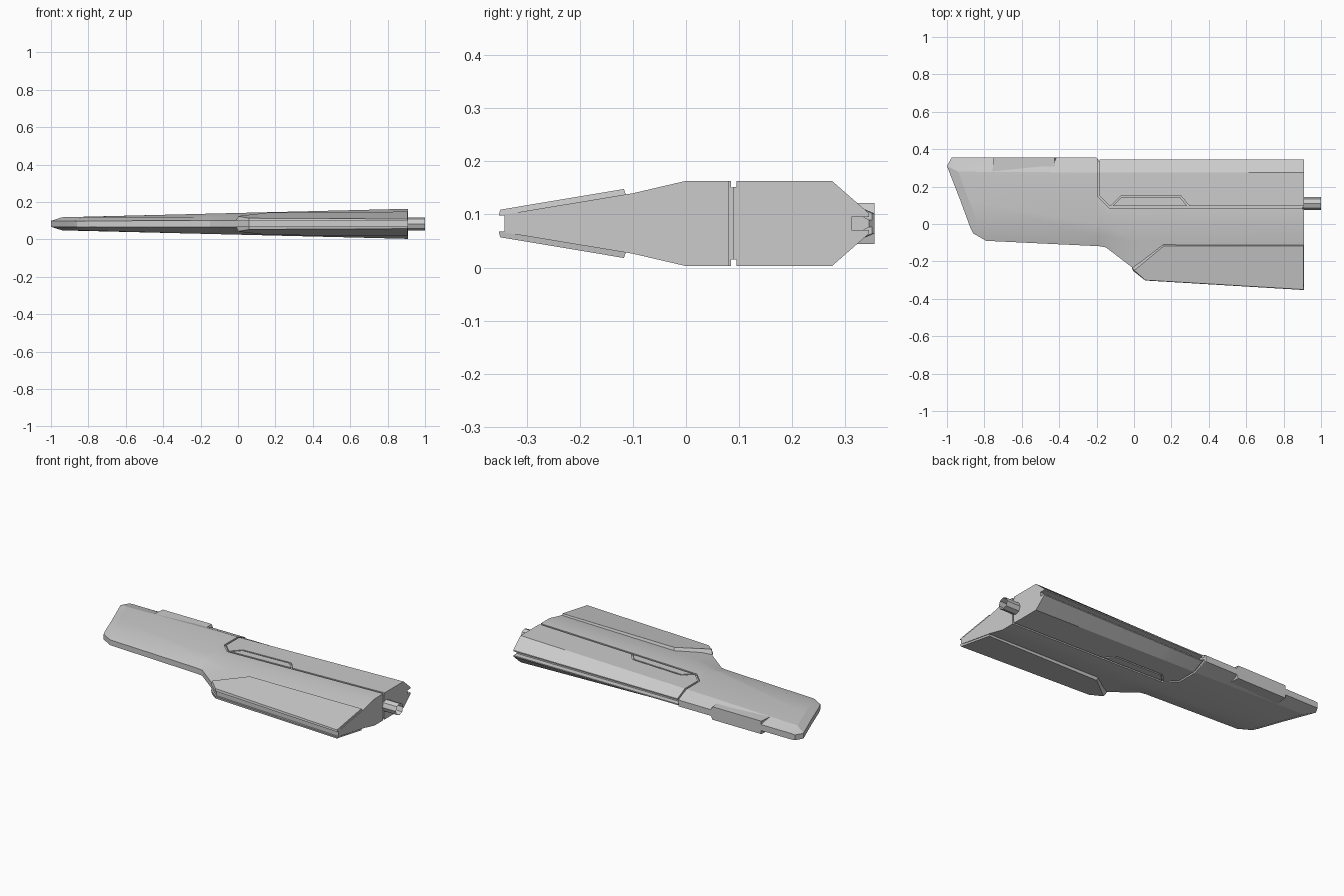
import bpy, bmesh
from mathutils import Vector

if "Cube" in bpy.data.objects:
    bpy.data.objects.remove(bpy.data.objects["Cube"])

ZC = 0.083  # mid-plane height; everything is symmetric about it


def half(x):
    """Half thickness of the tapering body."""
    return 0.035 + 0.0245 * (x + 0.94)


def surf(x, y):
    """Half thickness including the back-edge chamfer."""
    t = min(max((y - 0.275) / 0.07, 0), 1)
    return half(x) * (1 - t) + 0.019 * t


def make(name, verts, faces):
    bm = bmesh.new()
    vs = [bm.verts.new((x, y, z + ZC)) for x, y, z in verts]
    for f in faces:
        bm.faces.new([vs[i] for i in f])
    bmesh.ops.recalc_face_normals(bm, faces=bm.faces)
    me = bpy.data.meshes.new(name)
    bm.to_mesh(me)
    bm.free()
    ob = bpy.data.objects.new(name, me)
    bpy.context.collection.objects.link(ob)
    return ob


def loft(name, rings, capped=True):
    """Join rings of equal length into a skin."""
    n = len(rings[0])
    verts = [p for r in rings for p in r]
    faces = [(k * n + i, k * n + (i + 1) % n, (k + 1) * n + (i + 1) % n, (k + 1) * n + i)
             for k in range(len(rings) - 1) for i in range(n)]
    if capped:  # caps are strips of quads between top and bottom rails
        for base in (0, (len(rings) - 1) * n):
            for i in range(n // 2 - 1):
                faces.append((base + i, base + i + 1, base + n - 2 - i, base + n - 1 - i))
    return make(name, verts, faces)


def prism(name, low, high):
    n = len(low)
    faces = [tuple(range(n)), tuple(range(n, 2 * n))]
    faces += [(i, (i + 1) % n, n + (i + 1) % n, n + i) for i in range(n)]
    return make(name, low + high, faces)


def box(name, x0, x1, y0, y1, h):
    pts = [(x0, y0), (x1, y0), (x1, y1), (x0, y1)]
    return prism(name, [(*p, -h) for p in pts], [(*p, h) for p in pts])


def groove(path, width, sign, depth=0.012):
    """Ribbon cutter following the surface along a mitred path."""
    pts = [Vector(p) for p in path]
    rings = []
    for i, p in enumerate(pts):
        a = (p - pts[i - 1]).normalized() if i else (pts[1] - p).normalized()
        b = (pts[i + 1] - p).normalized() if i < len(pts) - 1 else a
        na, nb = Vector((-a.y, a.x)), Vector((-b.y, b.x))
        m = (na + nb).normalized()
        m *= width / 2 / max(m.dot(na), 0.3)
        lo, hi = sign * (surf(*p) - depth), sign * 0.15
        l, r = p + m, p - m
        rings.append([(*l, hi), (*r, hi), (*r, lo), (*l, lo)])
    return loft("groove_cutter", rings)


def cut(target, cutter):
    cutter.hide_render = True
    mod = target.modifiers.new("cut", "BOOLEAN")
    mod.operation, mod.object, mod.solver = "DIFFERENCE", cutter, "EXACT"
    bpy.context.view_layer.objects.active = target
    bpy.ops.object.modifier_apply(modifier=mod.name)
    bpy.data.objects.remove(cutter)


# main body: five rails from back edge to front edge at each station
tip = [(-.975, .355, .016), (-1, .31, .016), (-.93, .13, .016), (-.875, -.02, .016), (-.86, -.05, .016)]
tip_in = [(-.95, .355, .018), (-.94, .28, .035), (-.88, .12, .036), (-.83, -.01, .036), (-.79, -.09, .016)]
stations = [tip, tip_in]
for x, yb, ym, hm, yf in [(-.20, .355, -.06, .036, -.118), (-.19, .345, -.06, .037, -.118),
                          (-.15, .345, -.065, .038, -.125), (0, .345, -.09, .043, -.240),
                          (.06, .345, -.092, .045, -.292), (.91, .345, -.10, .057, -.342)]:
    stations.append([(x, yb, .019), (x, .275, half(x)), (x, 0, half(x)), (x, ym, hm), (x, yf, .017)])
rings = [s + [(x, y, -h) for x, y, h in reversed(s)] for s in stations]
body = loft("blade_body", rings)

# panel grooves on both faces
seam = [(-.19, .40), (-.19, .345), (-.19, .275), (-.19, .15), (-.13, .09), (.95, .09)]
inlay = [(-.125, .09), (-.07, .145), (.25, .145), (.30, .085)]
for s in (1, -1):
    cut(body, groove(seam, .011, s))
    cut(body, groove(inlay, .009, s, .010))
# slot along the back edge and seam on the end face
cut(body, box("slot_cutter", -.19, .95, .312, .40, .0125))
cut(body, box("end_seam_cutter", .90, .95, .081, .089, .2))

# thick block on the back edge near the tip
block_pts = [(-.76, .25), (-.42, .25), (-.42, .29), (-.405, .355), (-.75, .355)]
top = [(-.76, .25), (-.42, .25), (-.42, .29), (-.425, .355), (-.75, .355)]
rings = [[(*p, -.039) for p in top], [(*p, 0) for p in block_pts], [(*p, .039) for p in top]]
for k in (0, 1):
    prism("edge_block_" + ("lower", "upper")[k], rings[1], rings[2 * k])

# raised wing panels, above and below
for s, name in ((1, "wing_panel_upper"), (-1, "wing_panel_lower")):
    low = [(-.012, -.235), (.15, -.100), (.91, -.100), (.91, -.353), (.06, -.302), (-.005, -.25)]
    high = [(.003, -.247, .042), (.16, -.117, .060), (.905, -.117, .065),
            (.905, -.350, .026), (.06, -.300, .030), (.003, -.25, .040)]
    prism(name, [(*p, s * .015) for p in low], [(x, y, s * h) for x, y, h in high])

# open eight-sided barrel
bpy.ops.mesh.primitive_cylinder_add(vertices=8, radius=.035, depth=.12, end_fill_type="NOTHING",
                                    location=(.94, .11, ZC), rotation=(0, 1.570796, 0))
bpy.context.object.name = "barrel"

# soft shading over the shallow body curves only
bpy.ops.object.select_all(action="DESELECT")
body.select_set(True)
bpy.context.view_layer.objects.active = body
bpy.ops.object.shade_smooth_by_angle(angle=0.3)
